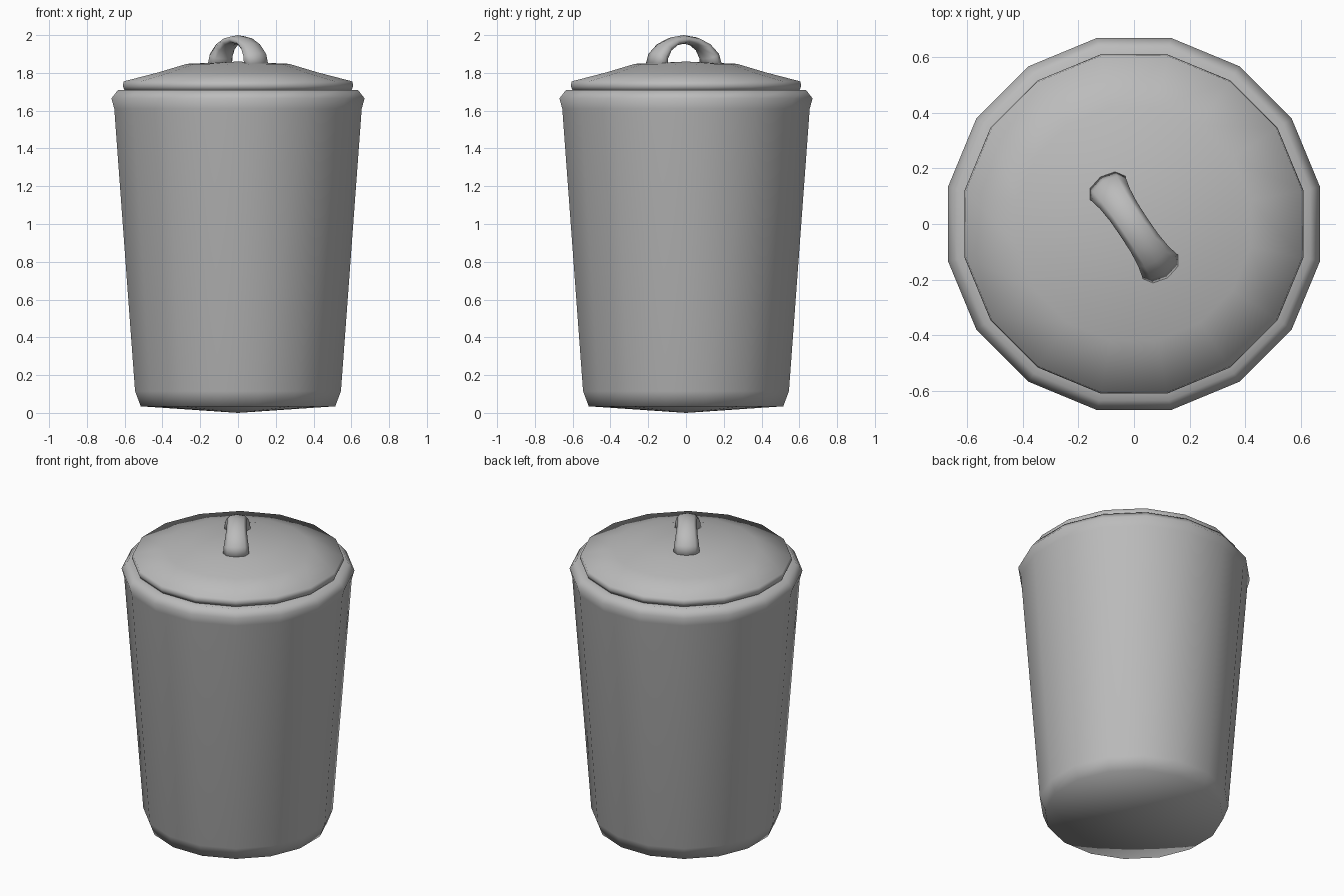
import bpy
import bmesh
from math import cos, sin, pi, radians
from mathutils import Matrix, Vector

if "Cube" in bpy.data.objects:
    bpy.data.objects.remove(bpy.data.objects["Cube"])

SIDES = 16
FLAT = cos(pi / SIDES)      # ratio of flat-to-flat radius to corner radius

grey = bpy.data.materials.new("plain grey")
grey.use_nodes = True
colour = (0.5, 0.5, 0.5, 1)
grey.diffuse_color = colour
grey.node_tree.nodes["Principled BSDF"].inputs["Base Color"].default_value = colour


def finish(name, bm):
    bmesh.ops.recalc_face_normals(bm, faces=bm.faces)
    mesh = bpy.data.meshes.new(name)
    bm.to_mesh(mesh)
    bm.free()
    mesh.materials.append(grey)
    mesh.shade_smooth()
    obj = bpy.data.objects.new(name, mesh)
    bpy.context.collection.objects.link(obj)
    return obj


def bridge(bm, rings):
    for low, high in zip(rings, rings[1:]):
        n = len(low)
        for i in range(n):
            j = (i + 1) % n
            bm.faces.new((low[i], low[j], high[j], high[i]))


def cone_cap(bm, ring, z):
    tip = bm.verts.new((0, 0, z))
    for i, v in enumerate(ring):
        bm.faces.new((v, ring[(i + 1) % len(ring)], tip))


def turned(name, profile, bottom, top):
    """Sixteen-sided turned solid with pointed caps at both ends."""
    bm = bmesh.new()
    rings = []
    for r, z in profile:
        angles = [(i + 0.5) * 2 * pi / SIDES for i in range(SIDES)]
        rings.append([bm.verts.new((r / FLAT * cos(a), r / FLAT * sin(a), z))
                      for a in angles])
    bridge(bm, rings)
    cone_cap(bm, rings[0], bottom)
    cone_cap(bm, rings[-1], top)
    return finish(name, bm)


# Tapered can with a rounded rim
turned("can_body", [(0.515, 0.035), (0.545, 0.115), (0.655, 1.61), (0.67, 1.665),
                    (0.635, 1.71), (0.57, 1.7)], 0, 1.69)

# Shallow lid with a raised centre
turned("lid", [(0.57, 1.705), (0.6, 1.708), (0.61, 1.73), (0.605, 1.755),
               (0.42, 1.803), (0.27, 1.848)], 1.705, 1.86)

# Arched handle, flared at both feet
bm = bmesh.new()
STEPS, ROUND = 8, 8
rings = []
for s in range(STEPS + 1):
    t = pi * s / STEPS
    flare = abs(cos(t)) ** 3
    centre = Vector((-0.175 * cos(t), 0, 1.835 + 0.142 * sin(t)))
    outward = Vector((-cos(t), 0, sin(t)))
    wide, thick = 0.058 + 0.02 * flare, 0.023 + 0.025 * flare
    rings.append([bm.verts.new(centre + outward * thick * cos(a) + Vector((0, wide * sin(a), 0)))
                  for a in (2 * pi * i / ROUND for i in range(ROUND))])
bridge(bm, rings)
bm.faces.new(rings[0])
bm.faces.new(rings[-1])
handle = finish("lid_handle", bm)
handle.matrix_world = Matrix.Translation((0, -0.012, 0)) @ Matrix.Rotation(radians(-56.25), 4, "Z")
